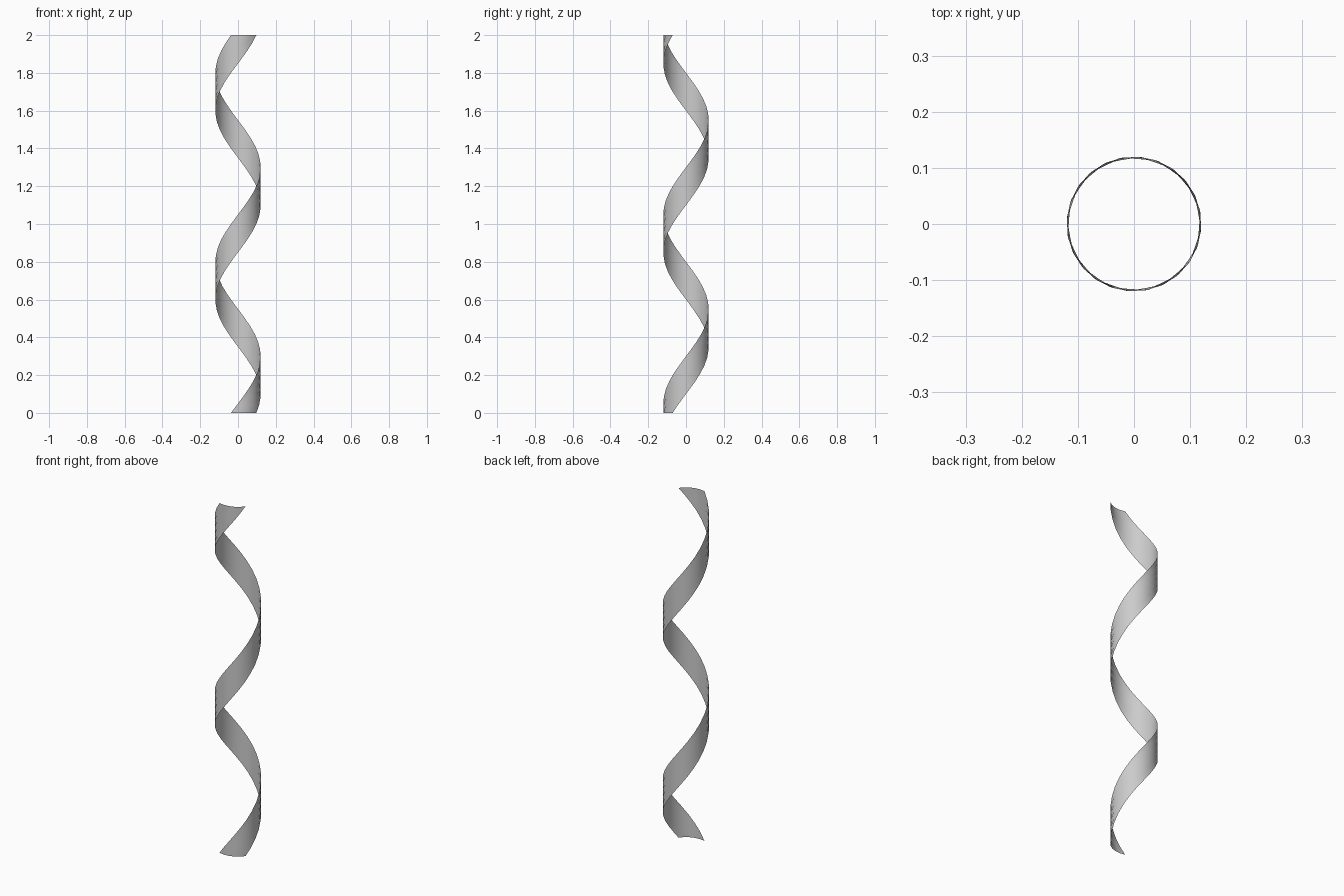
import bpy, bmesh, math

if "Cube" in bpy.data.objects:
    bpy.data.objects.remove(bpy.data.objects["Cube"])

RADIUS, HEIGHT, TURNS = 0.12, 2.0, 2
ROWS, COLS = 48, 5
START, SWEEP = math.radians(-108), math.radians(72)

# Helical ribbon: a 72 degree arc swept up two turns, with level ends
bm = bmesh.new()
grid = []
for j in range(ROWS + 1):
    t = j / ROWS
    row = []
    for i in range(COLS + 1):
        a = START + SWEEP * i / COLS + math.tau * TURNS * t
        row.append(bm.verts.new((RADIUS * math.cos(a), RADIUS * math.sin(a), HEIGHT * t)))
    grid.append(row)

for low, high in zip(grid, grid[1:]):
    for i in range(COLS):
        bm.faces.new((low[i], low[i + 1], high[i + 1], high[i]))

mesh = bpy.data.meshes.new("spiral_ribbon")
bm.to_mesh(mesh)
bm.free()
ribbon = bpy.data.objects.new("spiral_ribbon", mesh)
bpy.context.collection.objects.link(ribbon)

# Smooth shading
bpy.context.view_layer.objects.active = ribbon
ribbon.select_set(True)
bpy.ops.object.shade_smooth_by_angle(angle=math.radians(30))
